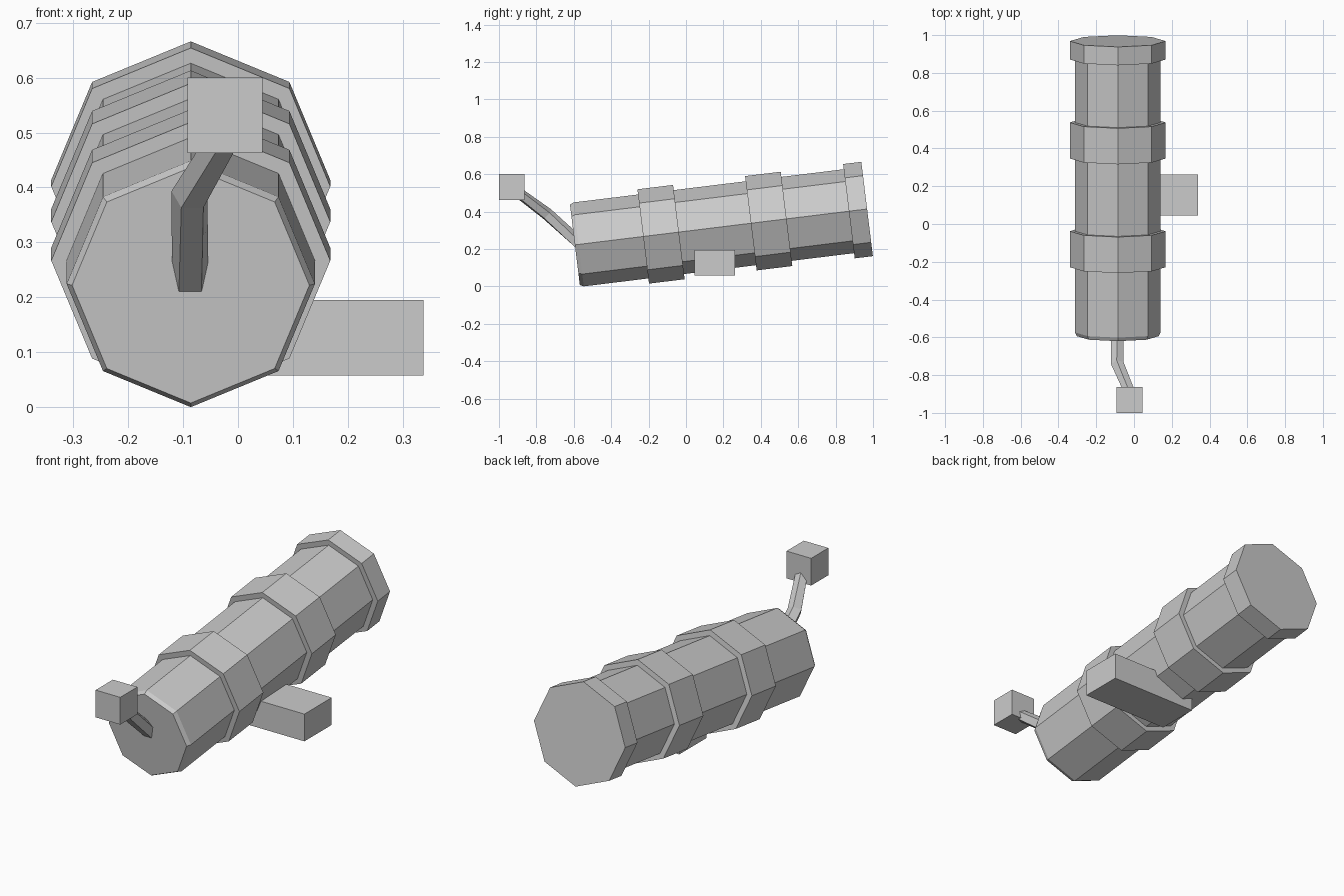
import bpy, bmesh, math
from mathutils import Vector

if "Cube" in bpy.data.objects:
    bpy.data.objects.remove(bpy.data.objects["Cube"])

grey = bpy.data.materials.new("light_grey")
grey.diffuse_color = (0.6, 0.6, 0.6, 1)
grey.use_nodes = True
grey.node_tree.nodes["Principled BSDF"].inputs["Base Color"].default_value = grey.diffuse_color


def loft(name, rings):
    """Skin a list of point rings and close both ends."""
    bm = bmesh.new()
    loops = [[bm.verts.new(p) for p in ring] for ring in rings]
    for a, b in zip(loops, loops[1:]):
        n = len(a)
        for i in range(n):
            j = (i + 1) % n
            bm.faces.new((a[i], a[j], b[j], b[i]))
    bm.faces.new(loops[0])
    bm.faces.new(loops[-1])
    bmesh.ops.recalc_face_normals(bm, faces=bm.faces)
    mesh = bpy.data.meshes.new(name)
    bm.to_mesh(mesh)
    bm.free()
    mesh.materials.append(grey)
    obj = bpy.data.objects.new(name, mesh)
    bpy.context.collection.objects.link(obj)
    return obj


def ring(center, side, up, radius, sides):
    """Regular polygon with one corner pointing along up."""
    angles = [math.tau * i / sides for i in range(sides)]
    return [center + radius * (math.sin(a) * side + math.cos(a) * up) for a in angles]


def box(name, low, high):
    lo, hi = Vector(low), Vector(high)
    corners = [(lo.x, lo.y), (hi.x, lo.y), (hi.x, hi.y), (lo.x, hi.y)]
    return loft(name, [[(x, y, z) for x, y in corners] for z in (lo.z, hi.z)])


# Tilted octagonal barrel with three raised bands and an inset end face
tilt = math.radians(7)
axis = Vector((0, math.cos(tilt), math.sin(tilt)))
up = Vector((0, -math.sin(tilt), math.cos(tilt)))
side = Vector((1, 0, 0))
breech = Vector((-0.086, -0.594, 0.222))
R, BAND, LENGTH = 0.226, 0.254, 1.574
profile = [(0, 0.216), (0.02, R)]
for start, end in ((0.368, 0.560), (0.948, 1.140)):
    profile += [(start, R), (start, BAND), (end, BAND), (end, R)]
profile += [(1.476, R), (1.476, BAND), (LENGTH, BAND), (LENGTH, 0.15)]
loft("barrel", [ring(breech + axis * t, side, up, r, 8) for t, r in profile])

# Bent five-sided fuse rod, running from the barrel end into the block
path = [Vector((-0.087, -0.575, 0.232)),
        Vector((-0.087, -0.743, 0.385)),
        Vector((-0.025, -0.885, 0.492))]
d1 = (path[1] - path[0]).normalized()
d2 = (path[2] - path[1]).normalized()
rod = []
for p, d, r in zip(path, (d1, (d1 + d2).normalized(), d2), (0.035, 0.035, 0.03)):
    s = d.cross(Vector((0, 0, 1))).normalized()
    if s.x < 0:
        s = -s
    u = s.cross(d)
    if u.z < 0:
        u = -u
    rod.append(ring(p, s, u, r, 5))
loft("fuse_rod", rod)

# Block at the rod end, and the side handle under the barrel
box("fuse_block", (-0.092, -1.0, 0.463), (0.045, -0.863, 0.6))
box("side_handle", (-0.146, 0.045, 0.058), (0.338, 0.262, 0.195))
